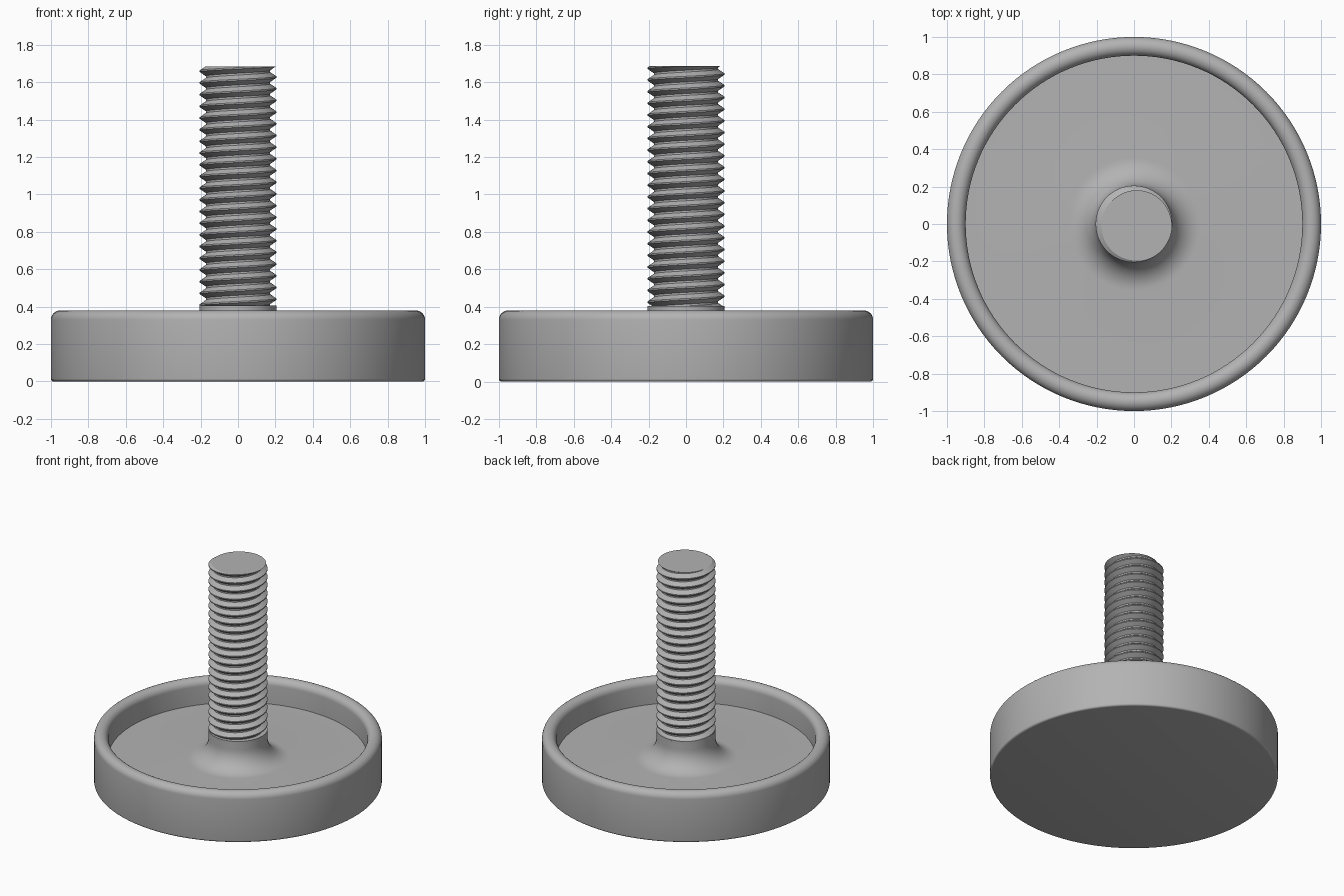
import bpy
import bmesh
from math import sin, cos, pi, radians
from mathutils import Vector

cube = bpy.data.objects.get("Cube")
if cube:
    bpy.data.objects.remove(cube, do_unlink=True)

grey = bpy.data.materials.new("grey_metal")
grey.use_nodes = True
colour = (0.45, 0.45, 0.45, 1)
grey.diffuse_color = colour
grey.node_tree.nodes["Principled BSDF"].inputs["Base Color"].default_value = colour


def finish(bm, name):
    bmesh.ops.recalc_face_normals(bm, faces=bm.faces)
    mesh = bpy.data.meshes.new(name)
    bm.to_mesh(mesh)
    bm.free()
    obj = bpy.data.objects.new(name, mesh)
    bpy.context.collection.objects.link(obj)
    mesh.materials.append(grey)
    bpy.ops.object.select_all(action="DESELECT")
    obj.select_set(True)
    bpy.context.view_layer.objects.active = obj
    bpy.ops.object.shade_smooth_by_angle(angle=radians(30))
    return obj


def arc(r, z, radius, start, end, steps=8):
    """Profile points along an arc, angles in degrees."""
    angles = [radians(start + (end - start) * i / steps) for i in range(steps + 1)]
    return [(r + radius * cos(a), z + radius * sin(a)) for a in angles]


def lathe(name, profile, segments=128):
    bm = bmesh.new()
    verts = [bm.verts.new((r, 0, z)) for r, z in profile]
    edges = [bm.edges.new(pair) for pair in zip(verts, verts[1:])]
    bmesh.ops.spin(bm, geom=verts + edges, cent=(0, 0, 0), axis=(0, 0, 1),
                   angle=2 * pi, steps=segments)
    bmesh.ops.remove_doubles(bm, verts=bm.verts, dist=0.0001)
    return finish(bm, name)


# Round foot: rounded rim, recessed floor and a fillet up to the stem collar
STEM_R, FLOOR, RIM, COLLAR, TOP = 0.205, 0.19, 0.38, 0.405, 1.685
profile = [(0, 0)]
profile += arc(0.985, 0.015, 0.015, -90, 0, 4)
profile += arc(0.95, RIM - 0.05, 0.05, 0, 180, 16)
profile += [(0.9, FLOOR)]
profile += arc(STEM_R + 0.15, FLOOR + 0.15, 0.15, 270, 180, 12)
profile += [(STEM_R, COLLAR), (0, COLLAR)]
lathe("foot_base", profile)

# Threaded stem: a helical tooth profile, trimmed flat at both ends
PITCH, ROOT_R, STEPS, TURNS = 0.0625, 0.172, 72, 24
tooth = [(STEM_R, -0.06), (STEM_R, 0.06), (ROOT_R, 0.42), (ROOT_R, 0.58)]
phase = radians(-30)
bm = bmesh.new()
rows = []
for j in range(STEPS * TURNS + 1):
    turn = j / STEPS
    a = phase + 2 * pi * turn
    z = TOP + (turn - TURNS + 2) * PITCH
    rows.append([bm.verts.new((r * cos(a), r * sin(a), z + dz * PITCH))
                 for r, dz in tooth])
for j in range(STEPS * TURNS):
    here, ahead = rows[j], rows[j + 1]
    for k in range(len(tooth) - 1):
        bm.faces.new((here[k], ahead[k], ahead[k + 1], here[k + 1]))
    if j + STEPS + 1 < len(rows):
        bm.faces.new((here[-1], ahead[-1], rows[j + STEPS + 1][0], rows[j + STEPS][0]))
for height, direction in ((TOP, 1), (COLLAR - 0.02, -1)):
    cut = bmesh.ops.bisect_plane(
        bm, geom=bm.verts[:] + bm.edges[:] + bm.faces[:], dist=0.00001,
        plane_co=Vector((0, 0, height)), plane_no=Vector((0, 0, direction)),
        clear_outer=True)
    loop = [e for e in cut["geom_cut"] if isinstance(e, bmesh.types.BMEdge)]
    bmesh.ops.edgeloop_fill(bm, edges=loop)
finish(bm, "threaded_stem")
